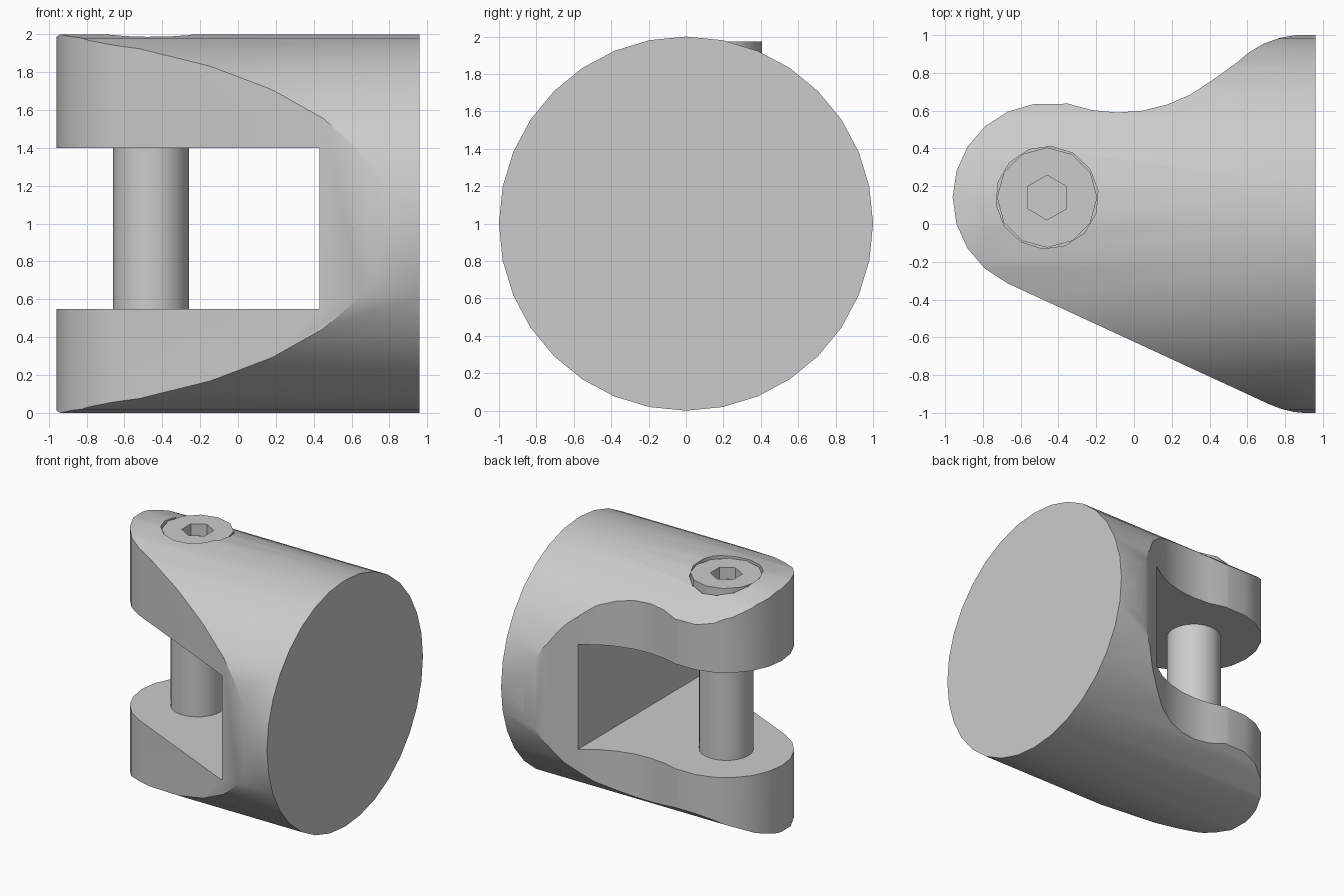
import bpy, bmesh
from math import sin, cos, pi, radians
from mathutils import Matrix

if "Cube" in bpy.data.objects:
    bpy.data.objects.remove(bpy.data.objects["Cube"], do_unlink=True)

grey = bpy.data.materials.new("plain grey")
grey.use_nodes = True
grey.diffuse_color = (0.6, 0.6, 0.6, 1)
grey.node_tree.nodes["Principled BSDF"].inputs["Base Color"].default_value = (0.6, 0.6, 0.6, 1)

PIN = (-0.46, 0.14)


def arc(centre, r, start, end, steps):
    """Points along a circular arc, angles in degrees."""
    angles = [radians(start + (end - start) * i / steps) for i in range(steps + 1)]
    return [(centre[0] + r * cos(a), centre[1] + r * sin(a)) for a in angles]


def prism(name, outline, z0, z1):
    """Extrude a flat outline from z0 to z1."""
    bm = bmesh.new()
    face = bm.faces.new([bm.verts.new((x, y, z0)) for x, y in outline])
    top = bmesh.ops.extrude_face_region(bm, geom=[face])["geom"]
    bmesh.ops.translate(bm, vec=(0, 0, z1 - z0),
                        verts=[v for v in top if isinstance(v, bmesh.types.BMVert)])
    bmesh.ops.recalc_face_normals(bm, faces=bm.faces)
    mesh = bpy.data.meshes.new(name)
    bm.to_mesh(mesh)
    bm.free()
    mesh.materials.append(grey)
    obj = bpy.data.objects.new(name, mesh)
    bpy.context.collection.objects.link(obj)
    return obj


def disc(name, r, sides, z0, z1, centre=PIN, turn=0):
    return prism(name, arc(centre, r, turn, turn + 360, sides)[:-1], z0, z1)


def select(obj):
    bpy.ops.object.select_all(action="DESELECT")
    obj.select_set(True)
    bpy.context.view_layer.objects.active = obj


def boolean(obj, cutter, operation):
    """Apply a boolean, then remove the cutter."""
    mod = obj.modifiers.new(operation.lower(), "BOOLEAN")
    mod.object, mod.operation, mod.solver = cutter, operation, "EXACT"
    select(obj)
    bpy.ops.object.modifier_apply(modifier=mod.name)
    bpy.data.objects.remove(cutter, do_unlink=True)


def smooth(obj):
    select(obj)
    bpy.ops.object.shade_smooth_by_angle(angle=radians(31))


# Clevis body: round bar lying along x
body = disc("clevis_body", 1, 32, -1.1, 0.96, centre=(0, 0))
body.data.transform(Matrix.Translation((0, 0, 1)) @ Matrix.Rotation(pi / 2, 4, "Y"))

# Side outline: rounded nose, straight taper in front, S-curve behind
outline = ([(1.1, 1.01)]
           + arc((0.9, 0.5), 0.502, 85, 135, 5)
           + arc((-0.08, 1.39), 0.8, 308, 250, 6)
           + arc(PIN, 0.5, 82, 245, 10)
           + arc((0.93, -0.5), 0.502, 245, 268, 3)
           + [(1.1, -1.01)])
boolean(body, prism("outline_cutter", outline, -0.2, 2.2), "INTERSECT")

# Slot between the two fork arms
slot = [(-1.3, -1.3), (0.43, -1.3), (0.43, 1.3), (-1.3, 1.3)]
boolean(body, prism("slot_cutter", slot, 0.55, 1.4), "DIFFERENCE")

# Counterbore for the screw head
boolean(body, disc("counterbore_cutter", 0.272, 14, 1.83, 2.2, turn=8), "DIFFERENCE")
smooth(body)

# Cross pin
smooth(disc("cross_pin", 0.2, 24, 0.4, 1.6))

# Screw head with hexagonal socket
head = disc("screw_head", 0.265, 12, 1.8, 1.975)
boolean(head, disc("socket_cutter", 0.118, 6, 1.88, 2.2, turn=30), "DIFFERENCE")
smooth(head)
